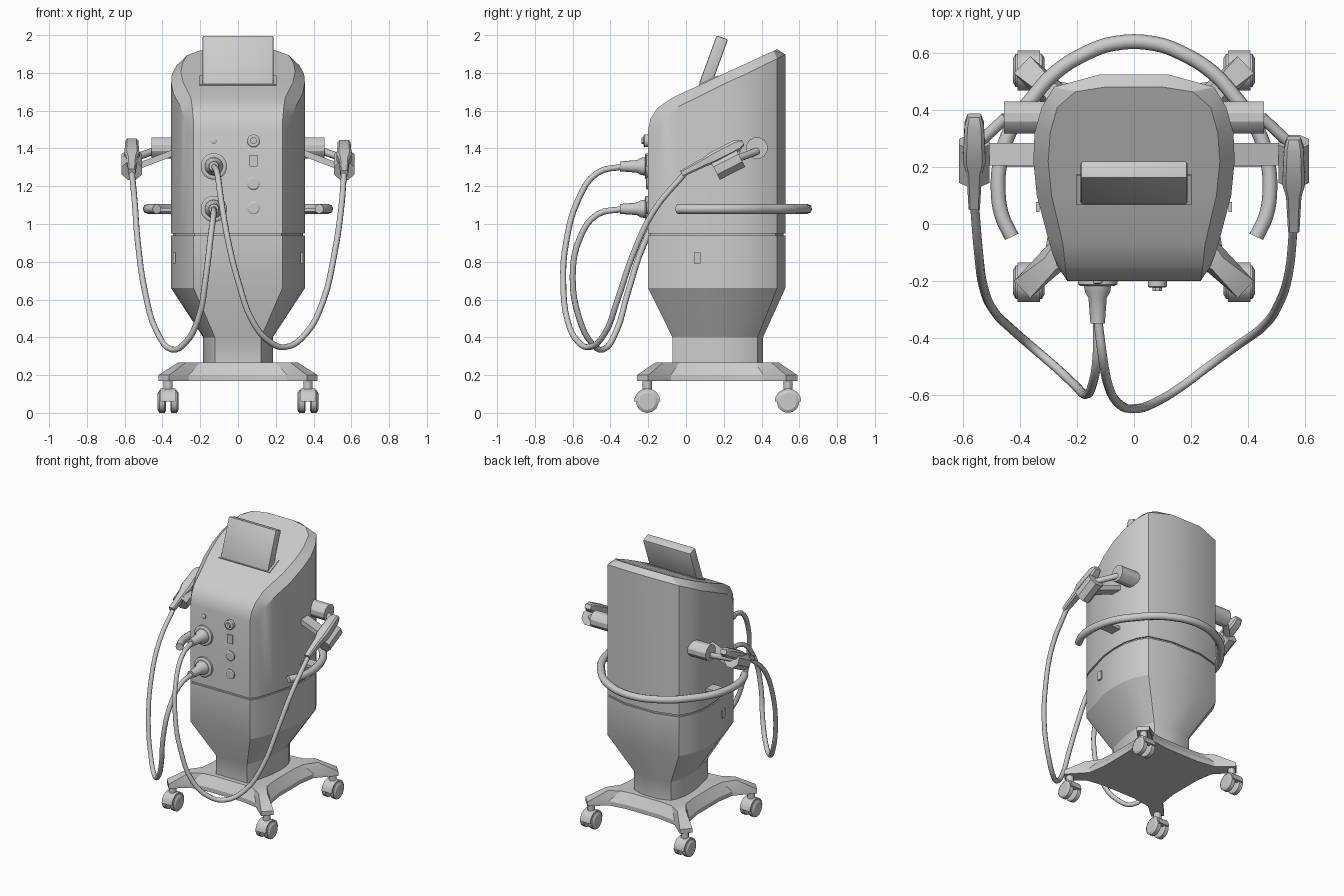
import bpy, bmesh, math
from mathutils import Vector

cube = bpy.data.objects.get("Cube")
if cube:
    bpy.data.objects.remove(cube)

grey = bpy.data.materials.new("light grey")
grey.use_nodes = True
grey.diffuse_color = (0.6, 0.6, 0.6, 1)
grey.node_tree.nodes["Principled BSDF"].inputs["Base Color"].default_value = (0.6, 0.6, 0.6, 1)


def finish(name, bm, angle=30):
    bmesh.ops.remove_doubles(bm, verts=bm.verts, dist=0.0001)
    bmesh.ops.recalc_face_normals(bm, faces=bm.faces)
    mesh = bpy.data.meshes.new(name)
    bm.to_mesh(mesh)
    bm.free()
    mesh.materials.append(grey)
    ob = bpy.data.objects.new(name, mesh)
    bpy.context.collection.objects.link(ob)
    bpy.ops.object.select_all(action='DESELECT')
    ob.select_set(True)
    bpy.context.view_layer.objects.active = ob
    bpy.ops.object.shade_smooth_by_angle(angle=math.radians(angle))
    return ob


def loft(name, rings, angle=30):
    """Skin closed rings of equal length and cap both ends."""
    bm = bmesh.new()
    vs = [[bm.verts.new(p) for p in r] for r in rings]
    n = len(vs[0])
    for a, b in zip(vs, vs[1:]):
        for i in range(n):
            bm.faces.new((a[i], a[(i + 1) % n], b[(i + 1) % n], b[i]))
    bm.faces.new(vs[0])
    bm.faces.new(vs[-1])
    return finish(name, bm, angle)


def lathe(name, start, axis, profile, sides=16):
    """Round part: profile is (distance along axis, radius)."""
    q = Vector(axis).to_track_quat('Z', 'Y')
    turn = [2 * math.pi * (i + 0.5) / sides for i in range(sides)]
    return loft(name, [[Vector(start) + q @ Vector((r * math.cos(t), r * math.sin(t), d))
                        for t in turn] for d, r in profile])


def box(name, centre, size, tilt=0.0, bevel=0.0):
    bm = bmesh.new()
    bmesh.ops.create_cube(bm, size=1)
    for v in bm.verts:
        v.co = Vector((v.co[i] * size[i] for i in range(3)))
    if bevel:
        bmesh.ops.bevel(bm, geom=bm.edges[:], offset=bevel, segments=2, affect='EDGES', profile=0.5)
    ob = finish(name, bm)
    ob.location = centre
    ob.rotation_euler.x = tilt
    return ob


def tube(name, points, radius):
    cu = bpy.data.curves.new(name, 'CURVE')
    cu.dimensions = '3D'
    cu.bevel_depth = radius
    cu.bevel_resolution = 2
    cu.use_fill_caps = True
    cu.resolution_u = 4
    sp = cu.splines.new('BEZIER')
    sp.bezier_points.add(len(points) - 1)
    for bp, p in zip(sp.bezier_points, points):
        bp.co = p
        bp.handle_left_type = bp.handle_right_type = 'AUTO'
    cu.materials.append(grey)
    ob = bpy.data.objects.new(name, cu)
    bpy.context.collection.objects.link(ob)
    return ob


def mirrored(half):
    return half + [(-x, y) for x, y in reversed(half)]


# Upper housing: sloping hood strip, chamfer and straight walls
SEAM = 0.95
inner = [(0.235, -0.2, SEAM), (0.235, -0.2, 1.5), (0.237, -0.187, 1.56), (0.242, -0.15, 1.615),
         (0.25, -0.07, 1.67), (0.29, 0.1, 1.748), (0.302, 0.22, 1.805), (0.295, 0.32, 1.85),
         (0.27, 0.41, 1.893), (0.207, 0.465, 1.917), (0.1, 0.482, 1.925)]
outer = [(0.272, -0.145, SEAM), (0.272, -0.145, 1.49), (0.275, -0.135, 1.53), (0.285, -0.11, 1.57),
         (0.305, -0.04, 1.622), (0.342, 0.1, 1.69), (0.354, 0.22, 1.75), (0.35, 0.32, 1.795),
         (0.325, 0.41, 1.84), (0.282, 0.482, 1.875), (0.12, 0.526, 1.897)]
bm = bmesh.new()
flip = lambda p: (-p[0], p[1], p[2])
floor = lambda p: (p[0], p[1], SEAM)


def quad(*pts):
    vs = []
    for p in pts:
        v = Vector(p)
        if not any((v - w.co).length < 1e-5 for w in vs):
            vs.append(bm.verts.new(v))
    if len(vs) > 2:
        bm.faces.new(vs)


for k in range(len(inner) - 1):
    a, b, c, d = inner[k], inner[k + 1], outer[k], outer[k + 1]
    quad(a, b, flip(b), flip(a))
    for side in (lambda p: p, flip):
        quad(side(a), side(b), side(d), side(c))
        quad(side(c), side(d), side(floor(d)), side(floor(c)))
e, f = inner[-1], outer[-1]
quad(e, f, flip(f), flip(e))
quad(f, floor(f), flip(floor(f)), flip(f))
bottom = [inner[0]] + [floor(p) for p in outer[1:]]
quad(*(bottom + [flip(p) for p in reversed(bottom)]))
finish("upper_housing", bm)

# Lower housing, seam and pedestal
plan = mirrored([(p[0], p[1]) for p in [inner[0]] + outer[1:2] + outer[5:]])


def section(z, sx=1.0, sy=1.0):
    return [(x * sx, (y - 0.163) * sy + 0.168 if sy < 0.9 else (y - 0.163) * sy + 0.163, z) for x, y in plan]


loft("housing_seam", [section(0.93, 0.975, 0.975), section(0.955, 0.975, 0.975)])
loft("lower_housing", [section(0.26, 0.52, 0.66), section(0.4, 0.52, 0.66),
                       section(0.66), section(0.938)])
for s in (-1, 1):
    box("side_latch", (s * 0.338, 0.06, 0.82), (0.012, 0.035, 0.06))

# Four armed base
def star(quarter, z):
    half = quarter + [(x, -y) for x, y in reversed(quarter)]
    return [(x, y + 0.165, z) for x, y in mirrored(half)]


rim = [(0.13, 0.315), (0.26, 0.335), (0.365, 0.425), (0.422, 0.365), (0.31, 0.245), (0.29, 0.12)]
crown = [(0.12, 0.27), (0.2, 0.28), (0.275, 0.325), (0.315, 0.285), (0.255, 0.2), (0.245, 0.11)]
loft("wheel_base", [star(rim, 0.17), star(rim, 0.2), star(crown, 0.268)])

# Casters
for x in (-0.37, 0.37):
    for y in (-0.205, 0.54):
        lathe("caster_stem", (x, y, 0.1), (0, 0, 1), [(0, 0.025), (0.075, 0.025)], 12)
        hood = []
        for r in (0.07, 0.035):
            arc = [math.pi * i / 8 for i in range(9)]
            hood.append([(r * math.cos(t), r * math.sin(t) + 0.06) for t in arc])
        shape = hood[0] + hood[1][::-1]
        loft("caster_hood", [[(x + dx, y + u, w) for u, w in shape] for dx in (-0.04, 0.04)])
        for s in (-1, 1):
            lathe("caster_wheel", (x + s * 0.012, y, 0.06), (s, 0, 0),
                  [(0, 0.05), (0.006, 0.06), (0.034, 0.06), (0.043, 0.045)], 14)

# Tilted screen and its socket
slope = math.radians(24.8)
box("screen", (0, 0.145, 1.858), (0.375, 0.064, 0.276), math.radians(-20), 0.008)
box("screen_socket", (0, 0.122, 1.757), (0.405, 0.115, 0.014), slope)

# Push handle with brackets
arc = [(0.43, -0.045), (0.465, 0.03), (0.478, 0.12), (0.47, 0.22), (0.43, 0.34),
       (0.36, 0.44), (0.28, 0.53), (0.17, 0.6), (0.07, 0.635)]
tube("push_handle", [(x, y, 1.08) for x, y in mirrored(arc)], 0.026)
for s in (-1, 1):
    box("handle_bracket", (s * 0.4, 0.24, 1.075), (0.14, 0.08, 0.02))

# Plugs on the front panel
for z in (1.305, 1.08):
    lathe("plug_socket", (-0.128, -0.19, z), (0, -1, 0), [(0, 0.07), (0.022, 0.07), (0.028, 0.06)], 20)
    lathe("cable_plug", (-0.128, -0.21, z), (0, -1, 0),
          [(0, 0.05), (0.03, 0.045), (0.05, 0.033), (0.14, 0.026)], 14)

# Buttons, key and switch
for z, depth in ((1.44, 0.025), (1.215, 0.012), (1.085, 0.012)):
    lathe("button", (0.082, -0.195, z), (0, -1, 0), [(0, 0.034), (depth, 0.034), (depth + 0.004, 0.028)])
lathe("key_knob", (0.082, -0.21, 1.44), (0, -1, 0), [(0, 0.018), (0.026, 0.018)], 8)
lathe("indicator", (-0.128, -0.195, 1.44), (0, -1, 0), [(0, 0.017), (0.012, 0.017), (0.016, 0.01)], 12)
box("switch", (0.082, -0.2, 1.335), (0.04, 0.02, 0.06))

# Tool holders and hand tools on both sides
lean = math.radians(27)
along = Vector((0, math.cos(lean), math.sin(lean)))
up = Vector((0, -math.sin(lean), math.cos(lean)))
for s, shift in ((1, 0.0), (-1, 0.08)):
    lathe("side_post", (s * 0.3, 0.375, 1.402), (s, 0, 0), [(0, 0.058), (0.157, 0.058)], 12)
    cx = s * 0.562
    lathe("tool_holder", (cx, 0.155, 1.282), along, [(0, 0.058), (0.15, 0.058)], 8)
    ends = []
    for x, z in ((0.33, 1.385), (0.525, 1.31)):
        ends.append([(s * x, 0.205, z - 0.02), (s * x, 0.285, z - 0.02),
                     (s * x, 0.285, z + 0.015), (s * x, 0.205, z + 0.015)])
    loft("holder_arm", ends)
    tube("holder_link", [(s * 0.45, 0.375, 1.385), (cx, 0.27, 1.345)], 0.02)
    # Hand tool: distance, half width, half height
    start = Vector((cx, -0.015 + shift, 1.25 + shift * 0.1))
    rings = []
    for d, w, h in ((0, 0.02, 0.018), (0.14, 0.027, 0.024), (0.19, 0.04, 0.032),
                    (0.33, 0.034, 0.032), (0.365, 0.024, 0.015)):
        c = start + along * d + up * 0.018
        corner = [(w, -h * 0.6), (w, h * 0.6), (w * 0.7, h), (-w * 0.7, h),
                  (-w, h * 0.6), (-w, -h * 0.6), (-w * 0.7, -h), (w * 0.7, -h)]
        rings.append([c + Vector((a, 0, 0)) + up * b for a, b in corner])
    loft("hand_tool", rings)

# Hanging cables
tube("right_cable", [(-0.128, -0.33, 1.08), (-0.13, -0.47, 1.05), (-0.145, -0.56, 0.93),
                     (-0.17, -0.6, 0.72), (-0.21, -0.565, 0.5), (-0.28, -0.5, 0.37),
                     (-0.35, -0.44, 0.335), (-0.43, -0.37, 0.43), (-0.49, -0.31, 0.63),
                     (-0.53, -0.22, 0.9), (-0.547, -0.1, 1.12), (-0.562, 0.08, 1.275)], 0.016)
tube("left_cable", [(-0.128, -0.33, 1.305), (-0.11, -0.47, 1.27), (-0.09, -0.57, 1.13),
                    (-0.05, -0.635, 0.9), (0, -0.65, 0.7), (0.08, -0.625, 0.48),
                    (0.17, -0.57, 0.375), (0.25, -0.51, 0.348), (0.36, -0.43, 0.42),
                    (0.45, -0.365, 0.59), (0.51, -0.28, 0.84), (0.545, -0.17, 1.07),
                    (0.562, 0.0, 1.275)], 0.016)
